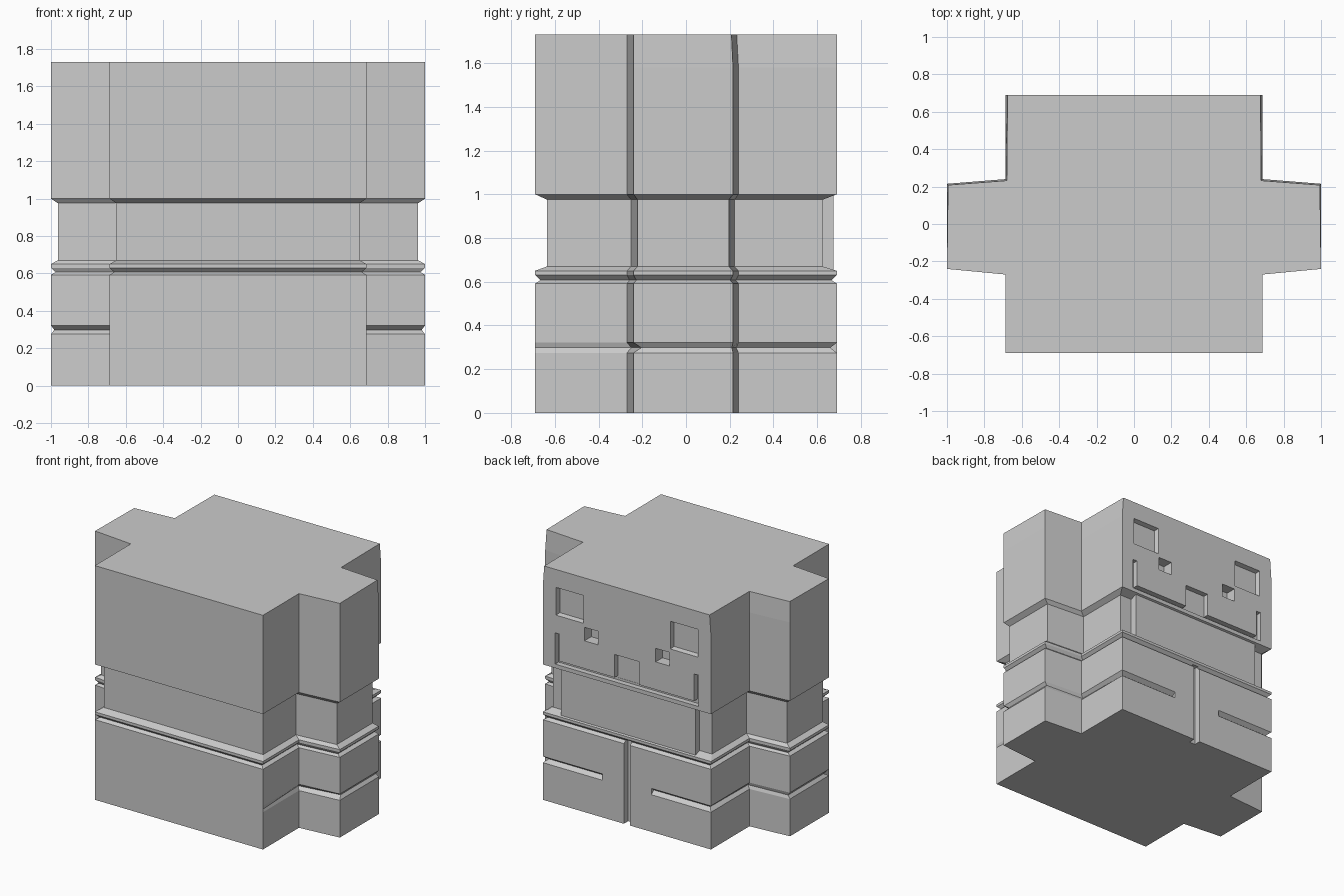
import bpy, bmesh
from mathutils import Vector

if "Cube" in bpy.data.objects:
    bpy.data.objects.remove(bpy.data.objects["Cube"])

# Half cross-section of the cross-shaped body, front to back along +x
BASE = [(.687, -.69), (.687, -.27), (1.0, -.24), (1.0, .215), (.687, .24), (.687, .69)]


def inset(d, front=None, back=None):
    p = [(x - d, y + (d if y < 0 else -d) * .5) for x, y in BASE]
    p[0] = (p[0][0], -.69 + (d if front is None else front))
    p[5] = (p[5][0], .69 - (d if back is None else back))
    return p


def make(name, bm):
    bmesh.ops.recalc_face_normals(bm, faces=bm.faces)
    me = bpy.data.meshes.new(name)
    bm.to_mesh(me)
    bm.free()
    ob = bpy.data.objects.new(name, me)
    bpy.context.collection.objects.link(ob)
    return ob


def loft(name, levels):
    bm = bmesh.new()
    rings = [[bm.verts.new((x, y, z)) for x, y in pts] for z, pts in levels]
    n = len(rings[0])
    for a, b in zip(rings, rings[1:]):
        for i in range(n):
            j = (i + 1) % n
            bm.faces.new((a[i], a[j], b[j], b[i]))
    bm.faces.new(rings[0][::-1])
    bm.faces.new(rings[-1])
    return make(name, bm)


def box(name, x0, x1, y0, y1, z0, z1, taper=0.0):
    """Box whose inner (low y) face shrinks by taper."""
    bm = bmesh.new()
    bmesh.ops.create_cube(bm, size=1)
    c = Vector(((x0 + x1) / 2, (y0 + y1) / 2, (z0 + z1) / 2))
    for v in bm.verts:
        k = 2 * taper if v.co.y < 0 else 0
        v.co = c + Vector((v.co.x * (x1 - x0 - k), v.co.y * (y1 - y0), v.co.z * (z1 - z0 - k)))
    return make(name, bm)


# Body: stacked rings with leg groove, belt groove, belt ridge, recessed waist and head
groove = [(.687, -.69), (.668, -.25), (.982, -.205), (.982, .21), (.668, .23), (.66, .69)]
top = [(.687, -.69), (.687, -.27), (1.0, -.24), (.994, .208), (.68, .232), (.676, .69)]
waist = inset(.037, .055, .065)
levels = [(0, BASE), (.275, BASE), (.298, groove), (.322, BASE), (.592, BASE),
          (.607, inset(.025)), (.63, BASE), (.65, BASE), (.67, waist),
          (.975, waist), (1.0, BASE), (1.58, BASE), (1.73, top)]
body = loft("body", [(z, p + [(-x, y) for x, y in reversed(p)]) for z, p in levels])

# Face and leg cut-outs on the back side
cutters = []
for s in (1, -1):
    def side(name, a, b, *rest):
        x0, x1 = sorted((s * a, s * b))
        cutters.append(box(name, x0, x1, *rest))
    side("eye_cutter", .347, .587, .655, .725, 1.385, 1.605, .015)
    side("eye_pocket_cutter", .235, .347, .61, .75, 1.265, 1.365)
    side("mouth_end_cutter", .55, .587, .65, .75, 1.03, 1.26)
    # V-shaped slot running in from the leg edge
    tri = [(.75, .298 - .07), (.66, .298), (.75, .298 + .07)]
    bm = bmesh.new()
    ends = [[bm.verts.new((s * x, y, z)) for y, z in tri] for x in (.2, .8)]
    bm.faces.new(ends[0])
    bm.faces.new(ends[1][::-1])
    for i in range(3):
        j = (i + 1) % 3
        bm.faces.new((ends[0][i], ends[1][i], ends[1][j], ends[0][j]))
    cutters.append(make("slot_cutter", bm))
cutters.append(box("mouth_cutter", -.58, .58, .651, .75, 1.029, 1.06))
cutters.append(box("nose_cutter", -.1, .1, .649, .75, 1.045, 1.23))
cutters.append(box("leg_split_cutter", -.025, .025, .64, .75, -.1, .617))

bpy.context.view_layer.objects.active = body
for c in cutters:
    m = body.modifiers.new("cut", 'BOOLEAN')
    m.operation, m.solver, m.object = 'DIFFERENCE', 'EXACT', c
    c.hide_render = True
    bpy.ops.object.modifier_apply(modifier=m.name)
for c in cutters:
    bpy.data.objects.remove(c)

# Raised panel on the back of the waist
box("waist_panel", -.55, .55, .5, .675, .65, 1.0)
